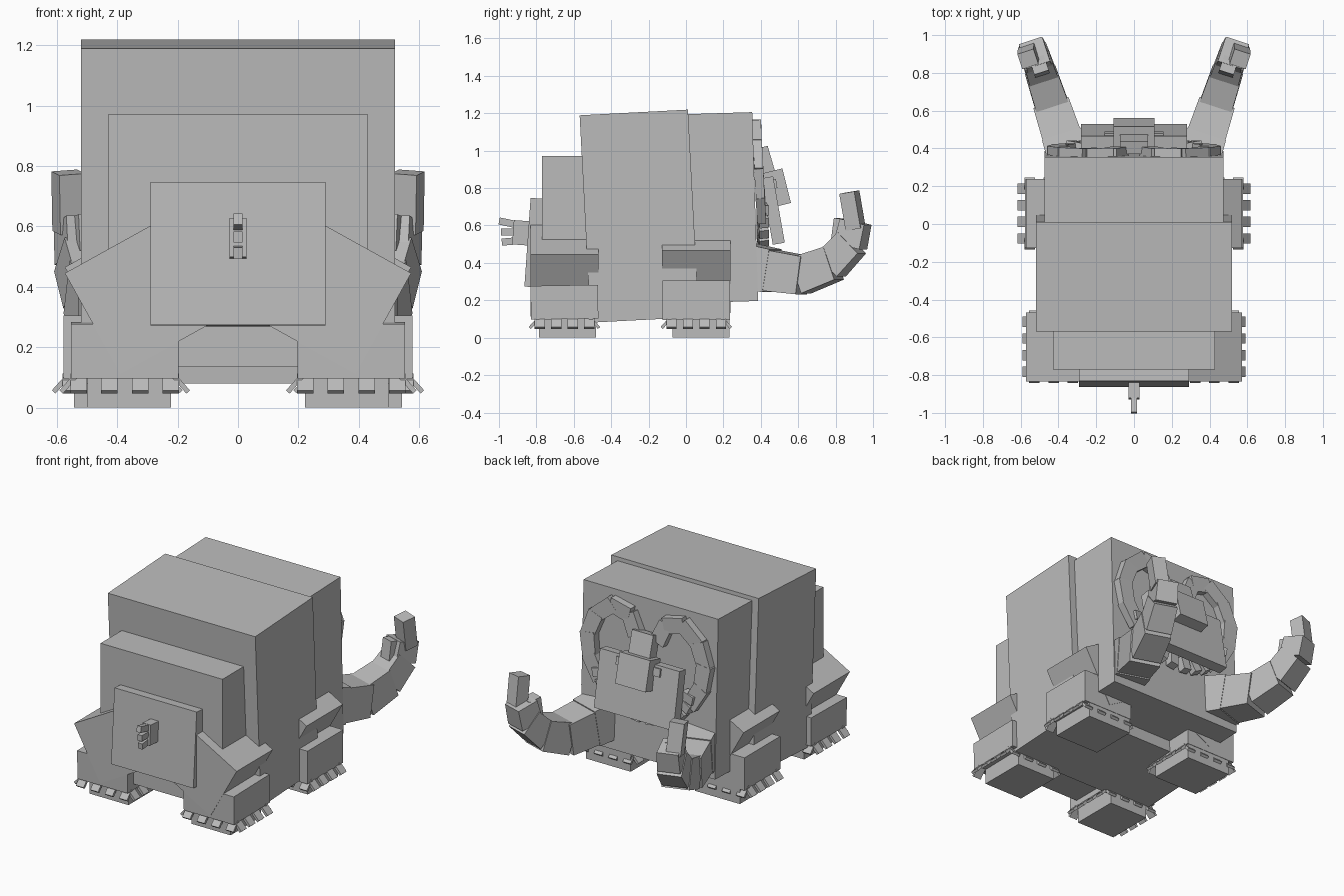
import bpy, bmesh, math
from mathutils import Vector, Matrix, Euler

old = bpy.data.objects.get("Cube")
if old:
    bpy.data.objects.remove(old, do_unlink=True)

grey = bpy.data.materials.new("plain_grey")
grey.use_nodes = True
colour = (0.5, 0.5, 0.5, 1)
grey.diffuse_color = colour
grey.node_tree.nodes["Principled BSDF"].inputs["Base Color"].default_value = colour


def block(name, centre, size, rot=(0, 0, 0), frame=None, taper=1.0):
    """Flat-faced box; rot in degrees, or frame as a 3x3 matrix."""
    turn = frame or Euler([math.radians(a) for a in rot]).to_matrix()
    bm = bmesh.new()
    bmesh.ops.create_cube(bm, size=1)
    for v in bm.verts:
        if v.co.z > 0:
            v.co.x *= taper
            v.co.y *= taper
        v.co = Vector(a * b for a, b in zip(v.co, size))
    mesh = bpy.data.meshes.new(name)
    bm.to_mesh(mesh)
    bm.free()
    mesh.materials.append(grey)
    ob = bpy.data.objects.new(name, mesh)
    ob.matrix_world = Matrix.Translation(centre) @ turn.to_4x4()
    bpy.context.collection.objects.link(ob)
    return ob


def chain(name, points, sizes, side):
    """Row of tapered blocks along a path, each given width and thickness."""
    for i, (a, b) in enumerate(zip(points, points[1:])):
        a, b = Vector(a), Vector(b)
        z = (b - a).normalized()
        x = side - side.dot(z) * z
        x.normalize()
        frame = Matrix((x, z.cross(x), z)).transposed()
        w, t = sizes[i]
        block(f"{name}_{i + 1}", (a + b) / 2, (w, t, (b - a).length + 0.02),
              frame=frame, taper=0.93)


# Trunk of the body
block("body", (0, -0.25, 0.65), (1.04, 0.58, 1.11), (3, 0, 0))
block("head", (0, 0.17, 0.695), (0.95, 0.40, 1.01), (1.8, 0, 0))
block("rump", (0, -0.53, 0.553), (0.86, 0.48, 0.835))
block("rump_plate", (0, -0.81, 0.508), (0.58, 0.075, 0.475), (-4, 0, 0))

# Tail with three short tips
block("tail_base", (0, -0.87, 0.56), (0.056, 0.11, 0.13), (-4, 0, 0))
for i, (y, z, tilt) in enumerate(((-0.955, 0.615, -12), (-0.945, 0.565, 0), (-0.94, 0.515, 5))):
    block(f"tail_tip_{i + 1}", (0, y, z), (0.03, 0.09, 0.038), (tilt, 0, 0))


def foot_fringe(name, s, cx, cy, hx, hy):
    """Flared plates on all four sides of a foot."""
    for side in range(4):
        a = side * math.pi / 2
        out = Vector((math.cos(a), math.sin(a), 0))
        along = Vector((-out.y, out.x, 0))
        reach, half = (hx, hy) if side % 2 == 0 else (hy, hx)
        frame = Matrix.Rotation(a, 3, 'Z') @ Matrix.Rotation(math.radians(48), 3, 'Y')
        for k in range(4):
            pos = Vector((cx * s, cy, 0.08)) + out * reach + along * half * (k - 1.5) * 0.55
            block(f"{name}_{side}_{k}", pos, (0.075, 0.055, 0.016), frame=frame)


for s, tag in ((1, "left"), (-1, "right")):
    # Legs
    for part, y, zoff, x, foot_x, foot_w in (("front", 0.055, 0.02, 0.40, 0.385, 0.315),
                                             ("rear", -0.65, 0, 0.375, 0.36, 0.275)):
        rear = part == "rear"
        block(f"{part}_thigh_{tag}", (0.306 * s, y, 0.376 + zoff), (0.40, 0.365, 0.38),
              (0, 29 * s, 0))
        block(f"{part}_shin_{tag}", (x * s, y, 0.19 + zoff / 2),
              (0.355, 0.36, 0.18 if rear else 0.21), (1 if rear else 0, 0, 0))
        foot_y = y + (0.017 if rear else 0.025)
        block(f"{part}_foot_{tag}", (foot_x * s, foot_y, 0.055), (foot_w, 0.305, 0.11))
        foot_fringe(f"{part}_toe_{tag}", s, x, y, 0.185, 0.16)

    # Curved arm-like tusk rising to a forked end
    path = [(0.28, 0.39), (0.45, 0.36), (0.62, 0.335), (0.78, 0.395), (0.88, 0.50), (0.905, 0.61)]
    points = [((0.36 + 0.33 * (y - 0.4)) * s, y, z) for y, z in path]
    out = Vector((0.95 * s, -0.31, 0))
    chain(f"tusk_{tag}", points, [(0.23, 0.25), (0.21, 0.22), (0.18, 0.20),
                                  (0.16, 0.17), (0.14, 0.15)], out)
    block(f"tusk_finger_{tag}", (0.56 * s, 0.89, 0.68), (0.09, 0.085, 0.20), (9, 4 * s, -18 * s))
    block(f"tusk_thumb_{tag}", (0.50 * s, 0.835, 0.575), (0.08, 0.085, 0.12), (-8, 0, -18 * s))

    # Heart-shaped brow of blocks around the face
    arc = [(0.08, 0.98), (0.13, 1.09), (0.25, 1.12), (0.36, 1.03),
           (0.41, 0.90), (0.39, 0.76), (0.32, 0.64)]
    chain(f"brow_{tag}", [(x * s, 0.395 - 0.06 * (z - 0.8), z) for x, z in arc],
          [(0.05, 0.10)] * 6, Vector((0, 1, 0)))
    block(f"eye_{tag}", (0.13 * s, 0.455, 0.82), (0.05, 0.06, 0.05), (10, 0, 0))

    # Short teeth below and beside the face
    for k in range(6):
        a = math.radians(8 + 14 * k)
        block(f"tooth_{tag}_{k}", (0.32 * math.sin(a) * s, 0.41, 0.74 - 0.25 * math.cos(a)),
              (0.055, 0.05, 0.09), (10, -math.degrees(a) * s, 0))

# Face plate, nose and forehead
block("face_plate", (0, 0.465, 0.68), (0.56, 0.065, 0.36), (10, 0, 0))
block("nose", (0, 0.485, 0.80), (0.215, 0.11, 0.19), (14, 0, 0))
block("forehead", (0, 0.425, 0.94), (0.15, 0.07, 0.16), (16, 0, 0))
